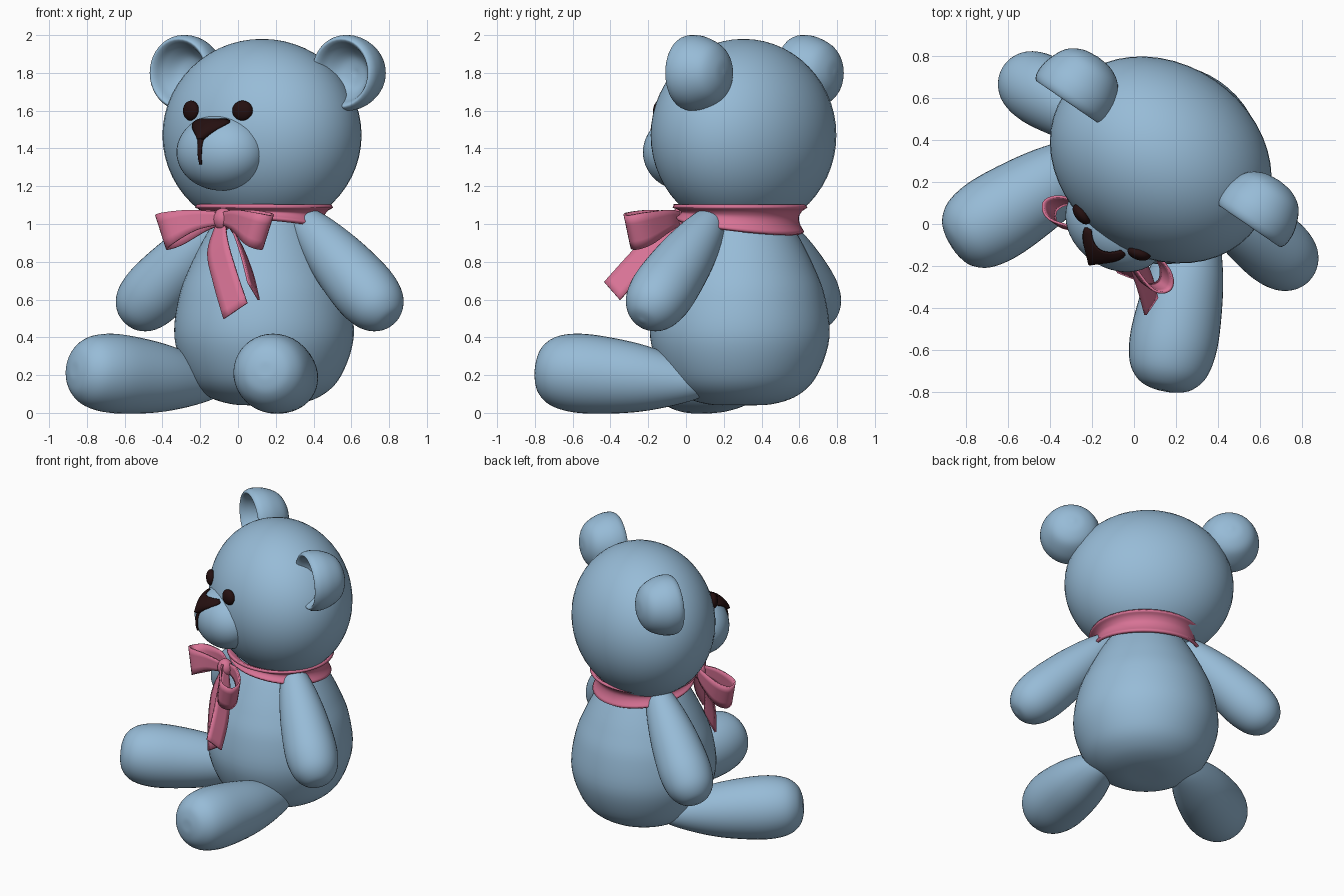
import bpy, bmesh, math
from mathutils import Matrix, Vector

cube = bpy.data.objects.get("Cube")
if cube:
    bpy.data.objects.remove(cube, do_unlink=True)

# The bear is built facing -y, then turned about z as a whole
FRAME = Matrix.Translation((0.138, 0.285, 0)) @ Matrix.Rotation(math.radians(-34.3), 4, 'Z')
HEAD = Vector((-0.02, 0.01, 1.47))
HEAD_SIZE = Vector((0.556, 0.459, 0.51))


def material(name, rgb):
    m = bpy.data.materials.new(name)
    m.use_nodes = True
    m.diffuse_color = (*rgb, 1)
    m.node_tree.nodes["Principled BSDF"].inputs["Base Color"].default_value = (*rgb, 1)
    return m


BLUE = material("soft blue", (0.31, 0.50, 0.68))
PINK = material("ribbon pink", (0.68, 0.17, 0.30))
DARK = material("dark brown", (0.018, 0.005, 0.005))


def finish(name, bm, mat, local=Matrix(), thickness=0):
    bmesh.ops.remove_doubles(bm, verts=bm.verts, dist=1e-5)
    bmesh.ops.recalc_face_normals(bm, faces=bm.faces)
    mesh = bpy.data.meshes.new(name)
    bm.to_mesh(mesh)
    bm.free()
    mesh.materials.append(mat)
    for p in mesh.polygons:
        p.use_smooth = True
    ob = bpy.data.objects.new(name, mesh)
    bpy.context.collection.objects.link(ob)
    ob.matrix_world = FRAME @ local
    if thickness:
        mod = ob.modifiers.new("thickness", 'SOLIDIFY')
        mod.thickness = thickness
        mod.offset = 0
    return ob


def smooth_path(points, steps=5):
    """Catmull-Rom curve through the points."""
    p = [Vector(q) for q in points]
    p = [2 * p[0] - p[1]] + p + [2 * p[-1] - p[-2]]
    out = []
    for a, b, c, d in zip(p, p[1:], p[2:], p[3:]):
        for i in range(steps):
            t = i / steps
            out.append(0.5 * (2 * b + (c - a) * t + (2 * a - 5 * b + 4 * c - d) * t * t
                              + (3 * b - a - 3 * c + d) * t ** 3))
    return out + [p[-2]]


def grid(rows, closed=False):
    bm = bmesh.new()
    vs = [[bm.verts.new(co) for co in row] for row in rows]
    for r, s in zip(vs, vs[1:]):
        for i in range(len(r) if closed else len(r) - 1):
            j = (i + 1) % len(r)
            bm.faces.new((r[i], r[j], s[j], s[i]))
    return bm


def revolve(name, profile, mat, origin, axis, segments=40):
    """Turn a (radius, distance) profile around an axis."""
    rows = []
    for r, s in smooth_path(profile):
        r = max(r, 0)
        rows.append([(r * math.cos(2 * math.pi * k / segments),
                      r * math.sin(2 * math.pi * k / segments), s) for k in range(segments)])
    turn = Vector(axis).to_track_quat('Z', 'Y').to_matrix().to_4x4()
    return finish(name, grid(rows, True), mat, Matrix.Translation(origin) @ turn)


def ellipsoid(name, centre, size, mat, yaw=0):
    bm = bmesh.new()
    bmesh.ops.create_uvsphere(bm, u_segments=48, v_segments=28, radius=1)
    local = (Matrix.Translation(centre) @ Matrix.Rotation(yaw, 4, 'Z')
             @ Matrix.Diagonal((*size, 1)))
    return finish(name, bm, mat, local)


def ribbon(name, stations):
    """Band through (centre, half width vector) stations."""
    mids = smooth_path([s[0] for s in stations])
    sides = smooth_path([s[1] for s in stations])
    rows = [[m + w * k for k in (-1, -0.5, 0, 0.5, 1)] for m, w in zip(mids, sides)]
    return finish(name, grid(rows), PINK, thickness=0.012)


# Body and head
revolve("body", [(0, 0.04), (0.17, 0.046), (0.31, 0.095), (0.41, 0.2), (0.475, 0.4), (0.45, 0.62),
                 (0.39, 0.78), (0.32, 0.92), (0.26, 1.02), (0.2, 1.1), (0, 1.14)],
        BLUE, (0, 0, 0), (0, 0, 1), 56)
ellipsoid("head", HEAD, HEAD_SIZE, BLUE)

# Muzzle
MUZZLE = Vector((-0.02, -0.37, 1.38))
MUZZLE_SIZE = Vector((0.255, 0.2, 0.203))
ellipsoid("muzzle", MUZZLE, MUZZLE_SIZE, BLUE)


def muzzle_front(x, z):
    d = 1 - ((x - MUZZLE.x) / MUZZLE_SIZE.x) ** 2 - ((z - MUZZLE.z) / MUZZLE_SIZE.z) ** 2
    return MUZZLE.y - MUZZLE_SIZE.y * math.sqrt(max(d, 0))


def face_patch(name, outline, bulge):
    """Domed patch on the muzzle from (height, half width) rows."""
    rows = []
    for z, w in smooth_path(outline, 3):
        row = []
        for k in range(-6, 7):
            x = MUZZLE.x + w * k / 6
            row.append((x, muzzle_front(x, z) - bulge * (1 - (k / 6) ** 2) - 0.004, z))
        rows.append(row)
    return finish(name, grid(rows), DARK, thickness=0.008)


face_patch("nose", [(1.555, 0.085), (1.54, 0.115), (1.515, 0.095), (1.48, 0.05), (1.45, 0.018)], 0.03)
face_patch("mouth_stitch", [(1.46, 0.02), (1.42, 0.013), (1.37, 0.01), (1.315, 0.004)], 0.008)

# Paired parts
for side, word in ((1, "left"), (-1, "right")):
    ellipsoid(word + "_eye", (HEAD.x + side * 0.165, -0.415, 1.6), (0.056, 0.032, 0.053),
              DARK, side * 0.3)
    # Cupped ear opening forward
    revolve(word + "_ear", [(0, 0.13), (0.08, 0.11), (0.135, 0.05), (0.163, 0), (0.183, -0.012),
                            (0.2, 0.025), (0.193, 0.1), (0.15, 0.19), (0.08, 0.235), (0, 0.247)],
            BLUE, (HEAD.x + side * 0.52, 0, 1.8), (0, 1, 0))
    # Arm swells toward the paw
    revolve(word + "_arm", [(0, 0), (0.06, 0.03), (0.11, 0.16), (0.15, 0.36), (0.17, 0.56),
                            (0.168, 0.69), (0.14, 0.79), (0.08, 0.855), (0, 0.875)],
            BLUE, (side * 0.2, 0, 1.07), (side * 0.52, -0.04, -0.47))
    # Leg tapers to a point at the hip
    revolve(word + "_leg", [(0, 0), (0.06, 0.04), (0.12, 0.18), (0.175, 0.38), (0.203, 0.58),
                            (0.209, 0.74), (0.185, 0.86), (0.13, 0.93), (0.06, 0.957), (0, 0.96)],
            BLUE, (side * 0.23, -0.01, 0.15), (side * 0.4, -0.917, 0.083))
    # Bow loop
    ribbon(word + "_bow_loop", [
        ((0, -0.4, 1.03), (0, 0, 0.03)),
        ((side * 0.13, -0.47, 1.02), (side * 0.01, 0, 0.055)),
        ((side * 0.27, -0.52, 0.975), (side * 0.03, 0, 0.085)),
        ((side * 0.33, -0.47, 0.955), (side * 0.035, 0, 0.09)),
        ((side * 0.28, -0.40, 0.975), (side * 0.03, 0, 0.085)),
        ((side * 0.13, -0.36, 1.02), (side * 0.01, 0, 0.055)),
        ((0, -0.37, 1.03), (0, 0, 0.03))])

# Neck band, dipping lower at the back
rows = []
for radius, t in smooth_path([(0.325, 0), (0.302, 0.3), (0.296, 0.6), (0.315, 0.85), (0.345, 1)], 3):
    row = []
    for k in range(48):
        a = 2 * math.pi * k / 48
        low = 0.99 - 0.045 * math.sin(a)
        row.append((1.07 * radius * math.cos(a), radius * math.sin(a), low + (1.095 - low) * t))
    rows.append(row)
finish("neck_band", grid(rows, True), PINK, thickness=0.02)

# Knot and hanging tails
ellipsoid("bow_knot", (0, -0.385, 1.025), (0.055, 0.05, 0.06), PINK)
ribbon("left_bow_tail", [
    ((0.02, -0.39, 1.02), (0, 0.02, -0.02)),
    ((0.13, -0.44, 0.92), (0, 0.04, -0.04)),
    ((0.24, -0.51, 0.78), (0, 0.05, -0.045)),
    ((0.335, -0.59, 0.645), (0, 0.05, -0.047))])
ribbon("right_bow_tail", [
    ((-0.01, -0.39, 1.02), (0.025, 0, 0.01)),
    ((0.01, -0.45, 0.88), (0.06, 0.005, 0.03)),
    ((0.09, -0.5, 0.72), (0.065, 0.01, 0.035)),
    ((0.178, -0.53, 0.54), (0.065, 0.015, 0.042))])
